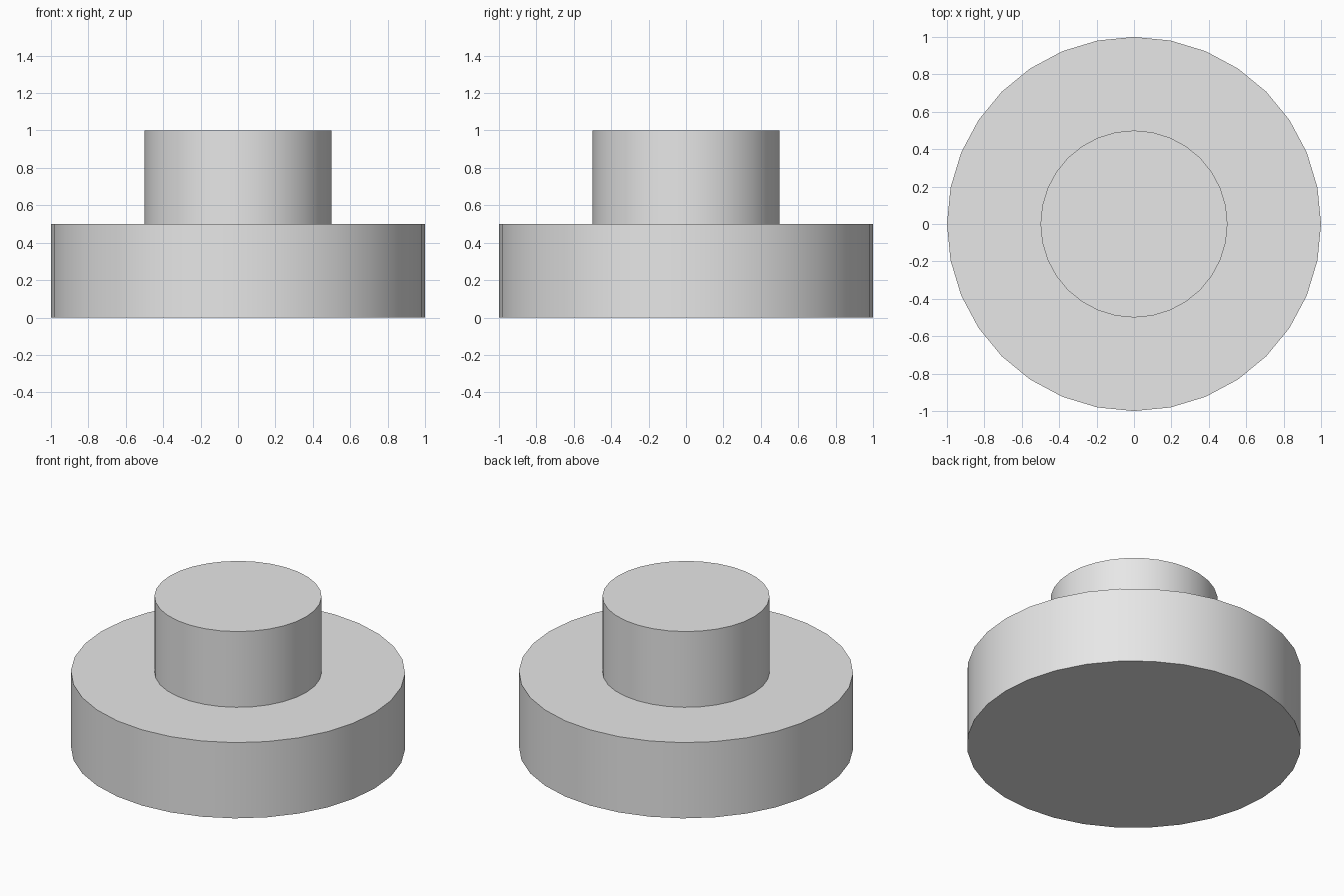
import bpy
import math

default_cube = bpy.data.objects.get("Cube")
if default_cube:
    bpy.data.objects.remove(default_cube, do_unlink=True)

# Single plain grey for the whole model
grey = bpy.data.materials.new("light_grey")
grey.use_nodes = True
colour = (0.8, 0.8, 0.8, 1)
grey.diffuse_color = colour
grey.node_tree.nodes["Principled BSDF"].inputs["Base Color"].default_value = colour


def add_disc(name, radius, bottom, top):
    """Upright 32-sided cylinder with smooth walls and sharp rims."""
    bpy.ops.mesh.primitive_cylinder_add(
        vertices=32, radius=radius, depth=top - bottom,
        location=(0, 0, (bottom + top) / 2))
    disc = bpy.context.object
    disc.name = name
    disc.data.materials.append(grey)
    bpy.ops.object.shade_smooth_by_angle(angle=math.radians(30))
    return disc


# Wide base with a narrower boss standing on it
add_disc("base_disc", 1.0, 0.0, 0.5)
add_disc("upper_boss", 0.5, 0.5, 1.0)
